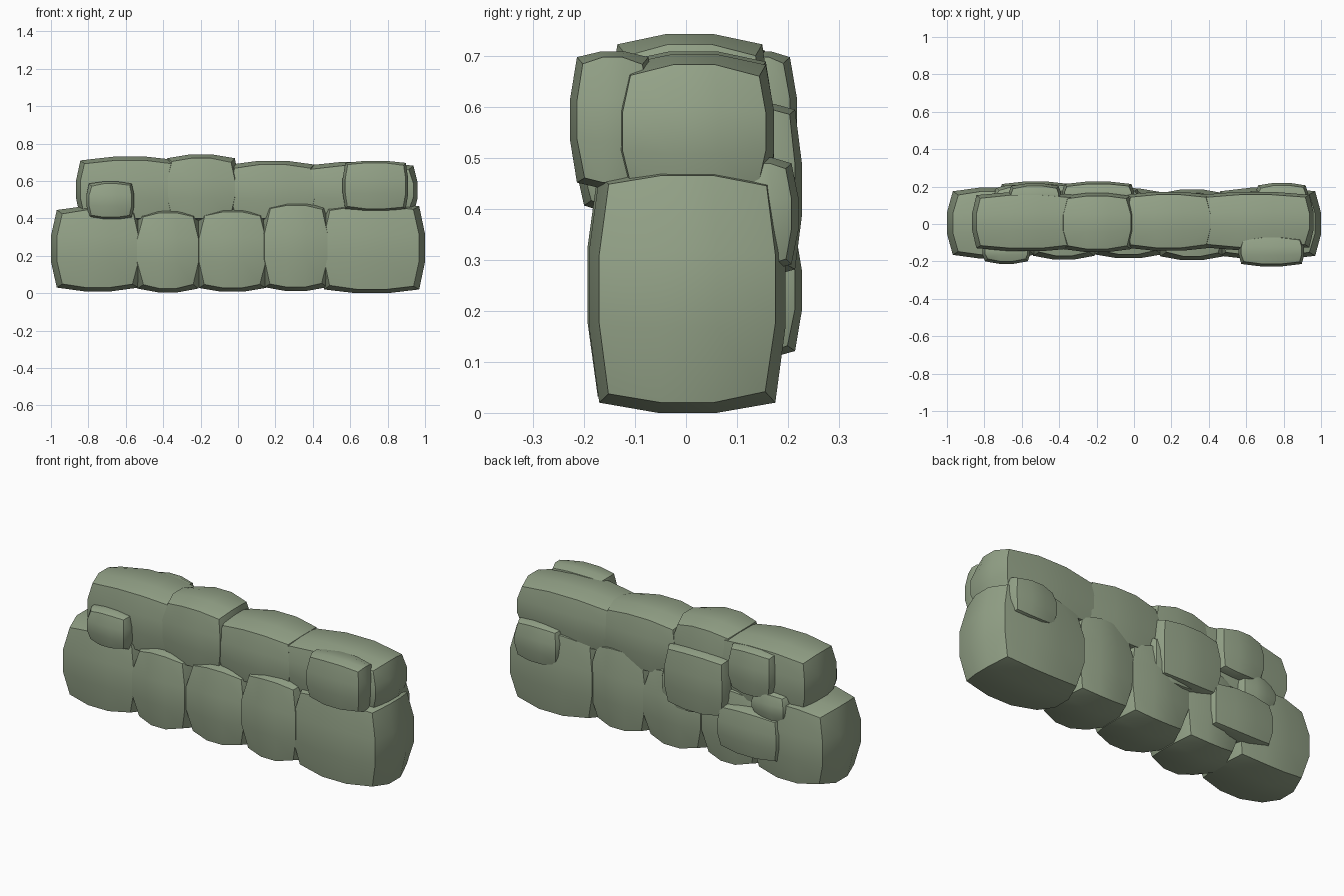
import bpy, bmesh, random
from math import radians

if "Cube" in bpy.data.objects:
    bpy.data.objects.remove(bpy.data.objects["Cube"])

random.seed(4)
mat = bpy.data.materials.new("mossy_stone")
mat.diffuse_color = (0.30, 0.37, 0.25, 1)
mat.use_nodes = True
mat.node_tree.nodes["Principled BSDF"].inputs["Base Color"].default_value = mat.diffuse_color


# A stone: subdivided box whose faces bulge outwards and whose edges stay crisp
def stone(name, xs, ys, zs, bulge, jitter=0.003):
    bm = bmesh.new()
    bmesh.ops.create_cube(bm, size=2)
    bmesh.ops.subdivide_edges(bm, edges=bm.edges[:], cuts=2, use_grid_fill=True)
    half = [(r[1] - r[0]) / 2 for r in (xs, ys, zs)]
    mid = [(r[1] + r[0]) / 2 for r in (xs, ys, zs)]
    for v in bm.verts:
        u = v.co.copy()
        for i in range(3):
            a, b = u[(i + 1) % 3], u[(i + 2) % 3]
            pull = bulge[i] * (a * a + b * b - 0.22) / 2
            v.co[i] = mid[i] + u[i] * (half[i] - pull)
            if abs(u[i]) > 0.99 and abs(a) > 0.99 and abs(b) > 0.99:
                v.co[i] += random.uniform(-jitter, jitter)
    bmesh.ops.recalc_face_normals(bm, faces=bm.faces[:])
    me = bpy.data.meshes.new(name)
    bm.to_mesh(me)
    bm.free()
    me.materials.append(mat)
    ob = bpy.data.objects.new(name, me)
    bpy.context.collection.objects.link(ob)
    bpy.ops.object.select_all(action='DESELECT')
    ob.select_set(True)
    bpy.context.view_layer.objects.active = ob
    bpy.ops.object.shade_smooth_by_angle(angle=radians(30))


# Lower course
lower = [
    ((-1.00, -0.50), (-0.185, 0.195), (0.010, 0.465)),
    ((-0.57, -0.18), (-0.190, 0.185), (0.005, 0.450)),
    ((-0.24, 0.18), (-0.183, 0.190), (0.008, 0.455)),
    ((0.11, 0.51), (-0.193, 0.185), (0.012, 0.490)),
    ((0.43, 1.00), (-0.190, 0.195), (0.000, 0.485)),
]
for i, s in enumerate(lower):
    stone(f"lower_stone_{i + 1}", *s, (0.07, 0.045, 0.045))

# Upper course
upper = [
    ((-0.865, -0.29), (-0.145, 0.170), (0.38, 0.730)),
    ((-0.40, 0.005), (-0.150, 0.165), (0.38, 0.742)),
    ((-0.06, 0.43), (-0.143, 0.172), (0.38, 0.708)),
    ((0.34, 0.96), (-0.140, 0.172), (0.40, 0.702)),
]
for i, s in enumerate(upper):
    stone(f"upper_stone_{i + 1}", *s, (0.05, 0.035, 0.045))

# Small stones standing proud of the front and back
facing = [
    ("front_right", (0.56, 0.91), (-0.227, -0.06), (0.44, 0.708)),
    ("front_left", (-0.81, -0.555), (-0.213, -0.08), (0.395, 0.597)),
    ("back_middle", (-0.385, 0.0), (0.08, 0.227), (0.27, 0.605)),
    ("back_middle_low", (-0.26, 0.03), (0.08, 0.203), (0.25, 0.50)),
    ("back_upper", (-0.67, -0.39), (0.08, 0.217), (0.45, 0.708)),
    ("back_small", (-0.75, -0.53), (0.08, 0.208), (0.33, 0.50)),
    ("back_lower", (-0.72, -0.33), (0.08, 0.227), (0.11, 0.37)),
    ("back_right", (0.65, 0.93), (0.08, 0.220), (0.28, 0.500)),
]
for name, *s in facing:
    stone(name + "_facing_stone", *s, (0.03, 0.03, 0.025))
